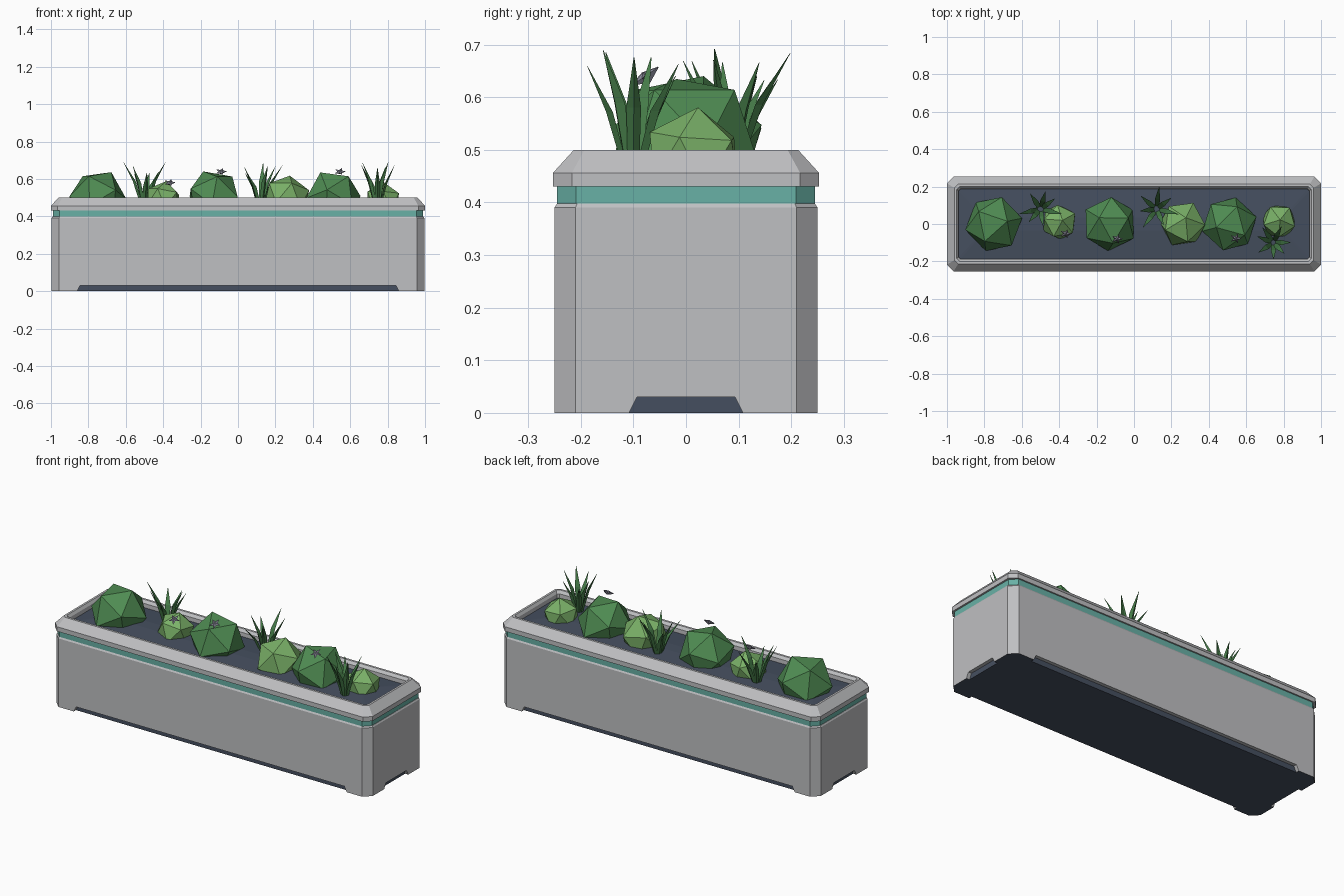
import bpy, bmesh, math, random
from mathutils import Vector, Matrix

if "Cube" in bpy.data.objects:
    bpy.data.objects.remove(bpy.data.objects["Cube"])
random.seed(4)


def material(name, rgb):
    m = bpy.data.materials.new(name)
    m.use_nodes = True
    m.diffuse_color = (*rgb, 1)
    m.node_tree.nodes["Principled BSDF"].inputs["Base Color"].default_value = (*rgb, 1)
    return m


STONE = material("pale grey", (0.52, 0.525, 0.54))
SLATE = material("dark slate", (0.06, 0.078, 0.115))
TEAL = material("teal", (0.138, 0.44, 0.38))
DARK = material("deep green", (0.078, 0.26, 0.085))
LIGHT = material("light green", (0.195, 0.44, 0.138))
LEAF = material("leaf green", (0.06, 0.2, 0.065))
PETAL = material("grey lilac", (0.26, 0.26, 0.33))


def finish(name, bm, mats):
    bmesh.ops.recalc_face_normals(bm, faces=bm.faces)
    me = bpy.data.meshes.new(name)
    bm.to_mesh(me)
    bm.free()
    for m in mats:
        me.materials.append(m)
    ob = bpy.data.objects.new(name, me)
    bpy.context.collection.objects.link(ob)
    return ob


def loft(bm, rings, closed=False):
    """Skin equal-length rings; cap both ends, or join last to first."""
    loops = [[bm.verts.new(p) for p in r] for r in rings]
    n = len(loops[0])
    pairs = list(zip(loops, loops[1:]))
    if closed:
        pairs.append((loops[-1], loops[0]))
    else:
        bm.faces.new(loops[0])
        bm.faces.new(loops[-1])
    for a, b in pairs:
        for i in range(n):
            j = (i + 1) % n
            bm.faces.new((a[i], a[j], b[j], b[i]))


def octagon(hx, hy, c, z):
    """Rectangle with chamfered corners."""
    q = [(hx, hy - c), (hx - c, hy)]
    return [(x, y, z) for x, y in
            q + [(-x, y) for x, y in q[::-1]] + [(-x, -y) for x, y in q]
            + [(x, -y) for x, y in q[::-1]]]


def prism(name, mat, sections, closed=False):
    bm = bmesh.new()
    loft(bm, [octagon(*s) for s in sections], closed)
    return finish(name, bm, [mat])


# Trough walls, recessed base, band, rim and soil
FOOT = 0.03
prism("trough_body", STONE, [(0.997, 0.25, 0.04, FOOT), (0.997, 0.25, 0.04, 0.39),
                             (0.992, 0.245, 0.038, 0.398)])
prism("recessed_base", SLATE, [(0.977, 0.23, 0.04, 0.0), (0.977, 0.23, 0.04, FOOT)])
prism("teal_band", TEAL, [(0.99, 0.245, 0.036, 0.398), (0.99, 0.245, 0.036, 0.432)])
prism("rim", STONE, [(1.0, 0.253, 0.036, 0.43), (1.0, 0.253, 0.036, 0.456),
                     (0.96, 0.213, 0.02, 0.5), (0.948, 0.2, 0.015, 0.5),
                     (0.938, 0.187, 0.01, 0.485), (0.936, 0.185, 0.01, 0.43)], True)
prism("soil", SLATE, [(0.937, 0.186, 0.01, 0.44), (0.937, 0.186, 0.01, 0.462),
                      (0.8, 0.035, 0.005, 0.475)])

# Four corner feet, with sloped ends beside the toe notches
bm = bmesh.new()
for sx in (1, -1):
    for sy in (1, -1):
        rings = [[(sx * x, sy * y, z) for x, y in
                  ((ix, 0.25), (0.957, 0.25), (0.997, 0.21), (0.997, iy), (ix, iy))]
                 for ix, iy, z in ((0.86, 0.108, 0), (0.845, 0.093, FOOT))]
        loft(bm, rings)
for f in bm.faces:
    if f.calc_center_median().z < 0.001:
        f.material_index = 1
finish("corner_feet", bm, [STONE, SLATE])

# Faceted shrubs: name, x, y, radius, height of centre, colour, tilt, spin
shrubs = [("shrub_1", -0.75, 0, 0.155, 0.5, DARK, 0.5, 0.2),
          ("shrub_2", -0.4, 0.01, 0.1, 0.49, LIGHT, 0.2, 0.5),
          ("shrub_3", -0.13, 0, 0.15, 0.505, DARK, 0.45, 2.6),
          ("shrub_4", 0.26, 0, 0.128, 0.495, LIGHT, 0.3, 1.1),
          ("shrub_5", 0.51, 0, 0.15, 0.503, DARK, 0.5, 3.4),
          ("shrub_6", 0.775, 0.015, 0.098, 0.483, LIGHT, 0.1, 0.9)]
for name, x, y, r, z, mat, tilt, spin in shrubs:
    bm = bmesh.new()
    place = (Matrix.Translation((x, y, z)) @ Matrix.Rotation(spin, 4, "Z")
             @ Matrix.Rotation(tilt, 4, "Y"))
    bmesh.ops.create_icosphere(bm, subdivisions=1, radius=r, matrix=place)
    finish(name, bm, [mat])


def blade(bm, base, lean, height, reach):
    """Bent blade with a triangular section that narrows to a point."""
    out = Vector((math.cos(lean), math.sin(lean), 0))
    side = Vector((-out.y, out.x, 0))
    rings = []
    for t, push, w in ((0, 0.12, 0.011), (0.55, 0.45, 0.014), (1, 1, 0.0008)):
        c = base + out * reach * push + Vector((0, 0, height * t))
        rings.append([c + side * w, c - side * w, c + out * w * 0.9])
    loft(bm, rings)


# Grass tufts
for name, x, y, aim in (("grass_1", -0.5, 0.08, 1.4), ("grass_2", 0.12, 0.08, 1.4),
                        ("grass_3", 0.745, -0.1, -1.6)):
    bm = bmesh.new()
    for i in range(7):
        a = aim + i * math.tau / 7
        blade(bm, Vector((x, y, 0.465)), a + random.uniform(-0.2, 0.2),
              random.uniform(0.16, 0.24), random.uniform(0.08, 0.125))
    finish(name, bm, [LEAF])

# Star flowers tilted towards the front
for i, (x, y, z) in enumerate(((-0.365, -0.05, 0.578), (-0.09, -0.077, 0.637),
                               (0.545, -0.075, 0.637))):
    bm = bmesh.new()
    place = Matrix.Translation((x, y, z)) @ Matrix.Rotation(0.6, 4, "X")
    ring = []
    for k in range(10):
        r = 0.033 if k % 2 == 0 else 0.014
        a = k * math.tau / 10
        ring.append(bm.verts.new(place @ Vector((r * math.cos(a), r * math.sin(a), 0.004))))
    for h in (0.012, -0.012):
        tip = bm.verts.new(place @ Vector((0, 0, h)))
        for k in range(10):
            bm.faces.new((ring[k], ring[(k + 1) % 10], tip))
    finish(f"flower_{i + 1}", bm, [PETAL])
